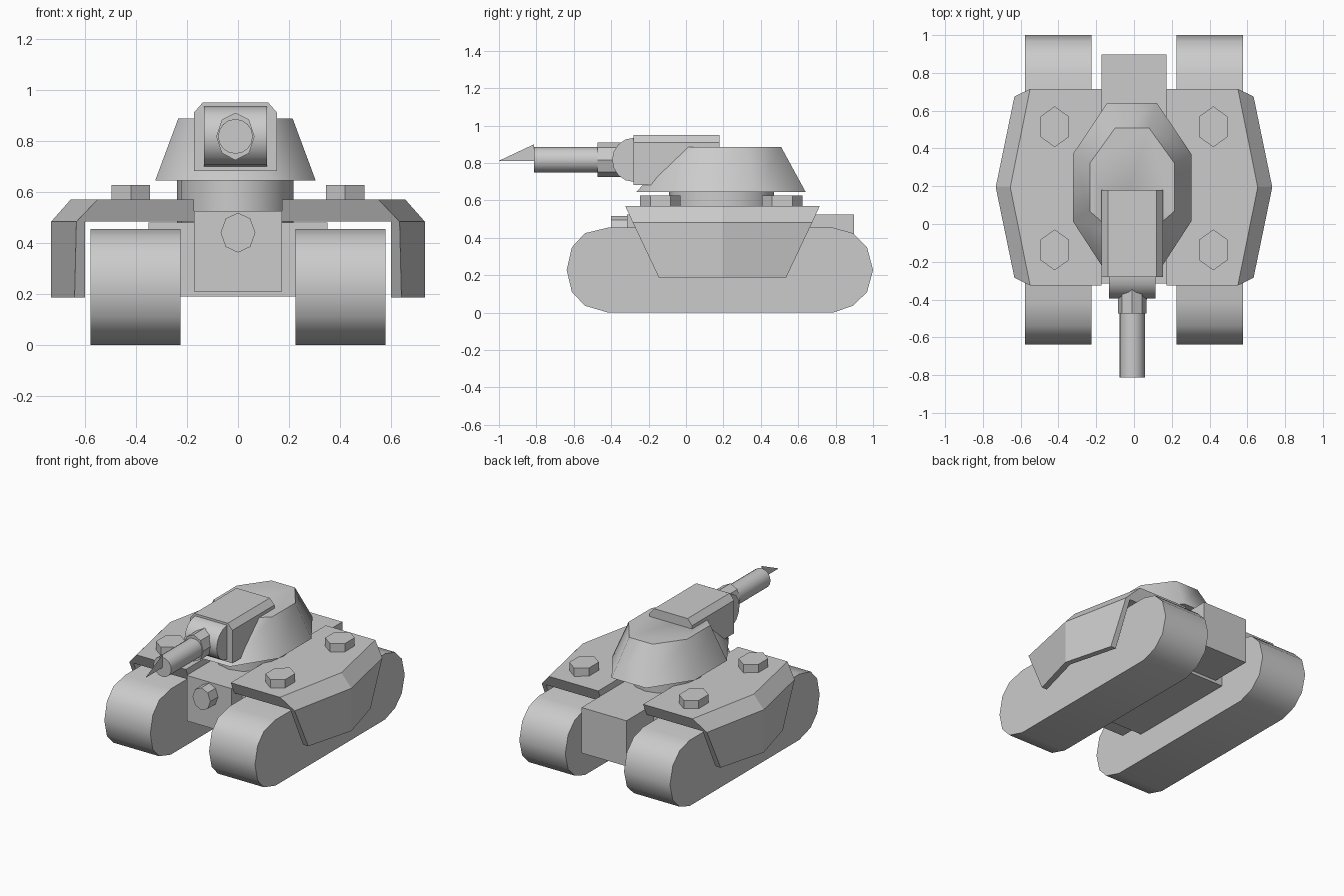
import bpy, bmesh
from math import sin, cos, pi, radians

if "Cube" in bpy.data.objects:
    bpy.data.objects.remove(bpy.data.objects["Cube"])

CX = -0.01   # turret and gun sit slightly off centre


def loft(name, rings, caps=None, smooth=0):
    """Skin a list of point rings and close both ends."""
    bm = bmesh.new()
    vs = [[bm.verts.new(p) for p in r] for r in rings]
    n = len(vs[0])
    for a, b in zip(vs, vs[1:]):
        for i in range(n):
            j = (i + 1) % n
            bm.faces.new((a[i], a[j], b[j], b[i]))
    for end in (vs[0], vs[-1]):
        for idx in caps or [range(n)]:
            bm.faces.new([end[i] for i in idx])
    bmesh.ops.recalc_face_normals(bm, faces=bm.faces)
    me = bpy.data.meshes.new(name)
    bm.to_mesh(me)
    bm.free()
    ob = bpy.data.objects.new(name, me)
    bpy.context.collection.objects.link(ob)
    if smooth:
        bpy.ops.object.select_all(action='DESELECT')
        bpy.context.view_layer.objects.active = ob
        ob.select_set(True)
        bpy.ops.object.shade_smooth_by_angle(angle=radians(smooth))
    return ob


def mirror(ob):
    ob.modifiers.new("mirror", 'MIRROR')


def box(name, x0, x1, y0, y1, z0, z1):
    return loft(name, [[(x0, y0, z), (x1, y0, z), (x1, y1, z), (x0, y1, z)] for z in (z0, z1)])


def along_x(name, profile, x0, x1, smooth=0):
    return loft(name, [[(x, y, z) for y, z in profile] for x in (x0, x1)], smooth=smooth)


def tube_y(name, x, z, rx, rz, y0, y1, n, smooth=0):
    ang = [pi / 2 + 2 * pi * i / n for i in range(n)]
    return loft(name, [[(x + rx * cos(a), y, z + rz * sin(a)) for a in ang] for y in (y0, y1)],
                smooth=smooth)


def tube_z(name, x, y, rx, ry, z0, z1, n, smooth=0):
    ang = [pi / 2 + 2 * pi * i / n for i in range(n)]
    return loft(name, [[(x + rx * cos(a), y + ry * sin(a), z) for a in ang] for z in (z0, z1)],
                smooth=smooth)


# Tracks
upper = [(-0.638, 0.228), (-0.61, 0.35), (-0.54, 0.425), (-0.415, 0.455),
         (0.785, 0.455), (0.893, 0.425), (0.968, 0.35), (1.0, 0.228)]
lower = [(0.968, 0.11), (0.893, 0.037), (0.785, 0), (-0.415, 0), (-0.54, 0.037), (-0.61, 0.11)]
mirror(along_x("track", upper + lower, 0.225, 0.577, 40))

# Fenders with side skirts: front, middle and rear sections
edge_x = [0.172, 0.55, 0.633, 0.64, 0.6, 0.6, 0.172]
mid_x = [0.172, 0.655, 0.732, 0.732, 0.69, 0.69, 0.172]
sec_z = [0.57, 0.57, 0.483, 0.187, 0.187, 0.483, 0.483]
half_y = [0.52, 0.52, 0.48, 0.34, 0.34, 0.48, 0.48]
MID_Y = 0.195
rings = [[(x, MID_Y + s * h, z) for x, h, z in zip(xs, half_y, sec_z)]
         for xs, s in ((edge_x, -1), (mid_x, 0), (edge_x, 1))]
mirror(loft("fender", rings, caps=[(0, 1, 2, 5, 6), (2, 3, 4, 5)]))

# Fender hatches
for y, end in ((-0.137, "front"), (0.515, "rear")):
    mirror(tube_z(end + "_hatch", 0.42, y, 0.087, 0.108, 0.55, 0.627, 6))

# Hull
box("lower_hull", -0.35, 0.35, -0.2, 0.6, 0.19, 0.48)
box("centre_hull", -0.172, 0.172, -0.315, 0.897, 0.21, 0.525)
tube_y("front_lamp", 0, 0.44, 0.068, 0.078, -0.4, -0.3, 8)

# Turret
tube_z("turret_ring", CX, 0.19, 0.228, 0.28, 0.47, 0.65, 16, 40)


def octagon(hx, cx, yf, yfs, yrs, yr, z):
    pts = [(cx, yf), (hx, yfs), (hx, yrs), (cx, yr), (-cx, yr), (-hx, yrs), (-hx, yfs), (-cx, yf)]
    return [(CX + x, y, z) for x, y in pts]


loft("turret", [octagon(0.314, 0.132, -0.265, 0.015, 0.37, 0.64, 0.645),
                octagon(0.224, 0.09, -0.05, 0.068, 0.322, 0.508, 0.887)], smooth=50)

# Gun housing with chamfered top edges
hx = 0.163
prof = [(-hx, 0.682), (hx, 0.682), (hx, 0.91), (hx - 0.035, 0.95), (-hx + 0.035, 0.95), (-hx, 0.91)]
loft("gun_housing", [[(CX + x, y, z) for x, z in prof] for y in (-0.28, 0.18)])

# Rounded gun shield
arc = [(-0.278 - 0.117 * sin(pi * i / 8), 0.817 + 0.118 * cos(pi * i / 8)) for i in range(9)]
along_x("gun_shield", [(-0.2, 0.935)] + arc + [(-0.2, 0.699)], CX - 0.123, CX + 0.123, 40)

# Gun
tube_y("gun_collar", CX, 0.817, 0.075, 0.093, -0.473, -0.33, 8)
tube_y("gun_barrel", CX, 0.817, 0.068, 0.068, -0.813, -0.4, 16, 40)

# Thin muzzle blade
me = bpy.data.meshes.new("muzzle_blade")
me.from_pydata([(CX, -1.0, 0.812), (CX, -0.813, 0.812), (CX, -0.813, 0.9)], [], [(0, 1, 2)])
bpy.context.collection.objects.link(bpy.data.objects.new("muzzle_blade", me))
